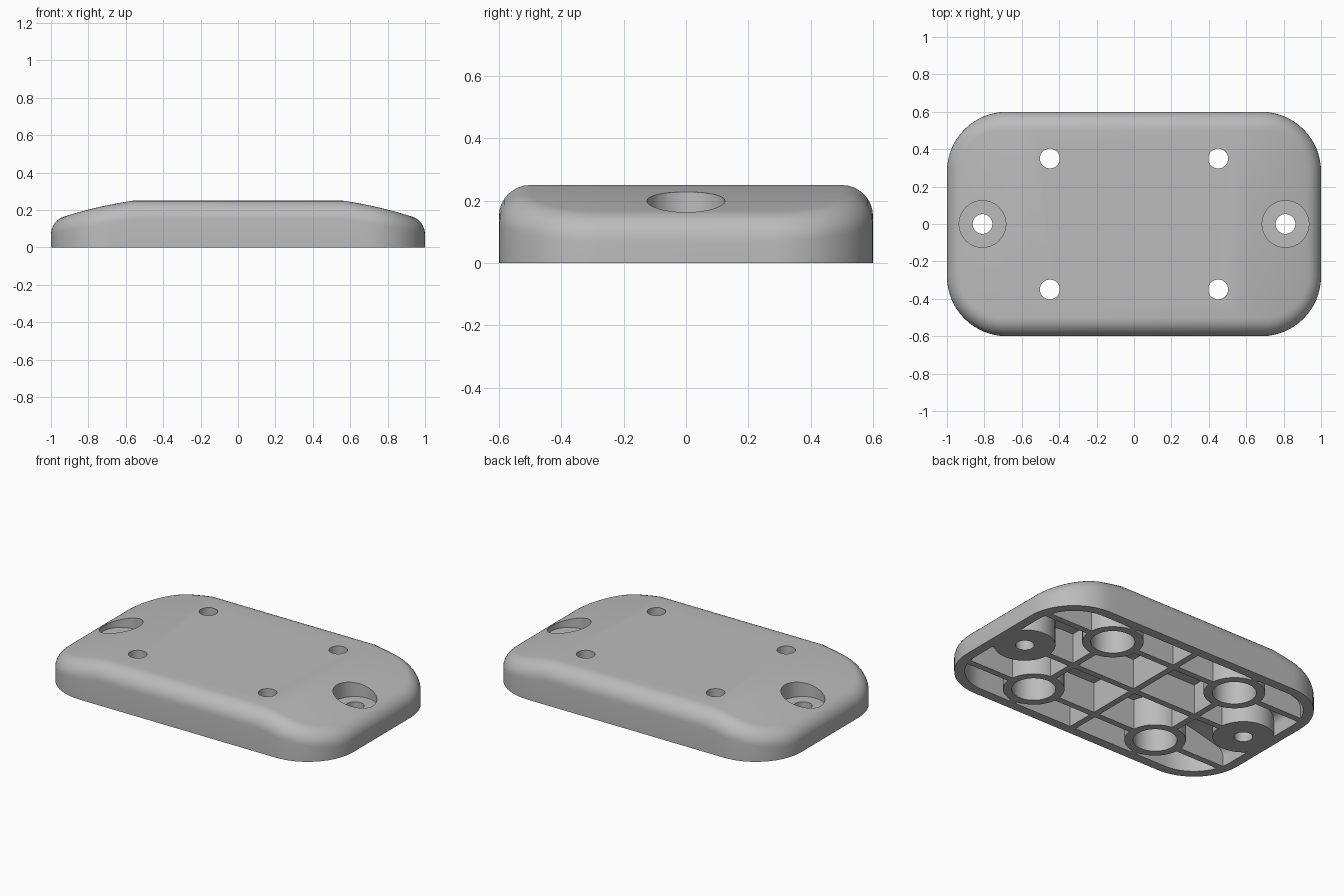
import bpy, bmesh
from math import sin, cos, tan, atan, pi

if "Cube" in bpy.data.objects:
    bpy.data.objects.remove(bpy.data.objects["Cube"])

grey = bpy.data.materials.new("mid_grey")
grey.use_nodes = True
colour = (0.5, 0.5, 0.5, 1)
grey.diffuse_color = colour
grey.node_tree.nodes["Principled BSDF"].inputs["Base Color"].default_value = colour

FLAT = 0.56      # half length of the level top
HOLE = 0.053
BORE = 0.125
BOSS = 0.175


def top(x):
    d = max(abs(x) - FLAT, 0)
    return 0.25 - 0.148 * d - 0.224 * d * d


def slope(x):
    return 0.148 + 0.448 * (abs(x) - FLAT) if abs(x) > FLAT + 0.001 else 0


def new_object(name, bm):
    bmesh.ops.recalc_face_normals(bm, faces=bm.faces)
    mesh = bpy.data.meshes.new(name)
    bm.to_mesh(mesh)
    bm.free()
    mesh.materials.append(grey)
    ob = bpy.data.objects.new(name, mesh)
    bpy.context.collection.objects.link(ob)
    return ob


def rounded_block(name, inset, corner, fillet, base, steps=8):
    """Rounded rectangle with a sloping-ended top and a rolled upper edge."""
    hx, hy = 1 - inset, 0.6 - inset
    arc = [k * pi / 32 for k in range(17)]
    quarter = [(hx - corner + corner * cos(a), hy - corner + corner * sin(a), cos(a), sin(a)) for a in arc]
    quarter += [(x, hy, 0, 1) for x in (0.62, FLAT)]
    upper = quarter + [(-x, y, -nx, ny) for x, y, nx, ny in reversed(quarter)]
    ring = upper + [(x, -y, nx, -ny) for x, y, nx, ny in reversed(upper)]
    bm = bmesh.new()
    columns = []
    for x, y, nx, ny in ring:
        contact = x - nx * fillet * 0.67
        m = slope(contact) * abs(nx)
        tilt = atan(m)
        edge = top(contact) - inset - m * fillet * 0.67
        centre = edge - fillet * tan((pi / 2 - tilt) / 2)
        col = [bm.verts.new((x, y, base))]
        for k in range(steps + 1):
            a = (pi / 2 - tilt) * k / steps
            t = fillet * (1 - cos(a))
            col.append(bm.verts.new((x - nx * t, y - ny * t, centre + fillet * sin(a))))
        columns.append(col)
    n = len(columns)
    for i in range(n):
        a, b = columns[i], columns[(i + 1) % n]
        for k in range(steps + 1):
            bm.faces.new((a[k], b[k], b[k + 1], a[k + 1]))
    for i in range(n // 2 - 1):
        bm.faces.new([columns[j][-1] for j in (i, i + 1, n - 2 - i, n - 1 - i)])
    bm.faces.new([c[0] for c in columns])
    return new_object(name, bm)


def cylinder(x, y, r, z0, z1):
    bm = bmesh.new()
    bmesh.ops.create_cone(bm, cap_ends=True, segments=48, radius1=r, radius2=r, depth=z1 - z0)
    bmesh.ops.translate(bm, verts=bm.verts, vec=(x, y, (z0 + z1) / 2))
    return new_object("cylinder_cutter", bm)


def box(x, y, sx, sy):
    bm = bmesh.new()
    bmesh.ops.create_cube(bm, size=1)
    bmesh.ops.scale(bm, verts=bm.verts, vec=(sx, sy, 1))
    bmesh.ops.translate(bm, verts=bm.verts, vec=(x, y, 0))
    return new_object("rib_cutter", bm)


def subtract(ob, cutter):
    mod = ob.modifiers.new("cut", "BOOLEAN")
    mod.operation, mod.solver, mod.object = "DIFFERENCE", "EXACT", cutter
    bpy.context.view_layer.objects.active = ob
    bpy.ops.object.modifier_apply(modifier=mod.name)
    bpy.data.objects.remove(cutter)


body = rounded_block("mounting_plate", 0, 0.32, 0.1, 0)

# Hollow underside, with ribs and bosses left standing
cavity = rounded_block("cavity_cutter", 0.06, 0.26, 0.05, -0.1)
bosses = [(sx * 0.45, sy * 0.35) for sx in (-1, 1) for sy in (-1, 1)]
ends = [(-0.81, 0), (0.81, 0)]
for x in (-0.45, 0, 0.45):
    subtract(cavity, box(x, 0, 0.04, 2))
for y in (-0.35, 0, 0.35):
    subtract(cavity, box(0, y, 3, 0.04))
for x, y in bosses + ends:
    subtract(cavity, cylinder(x, y, BOSS, -0.3, 0.4))
subtract(body, cavity)

# Four bosses bored from below, two end holes counterbored from above
for x, y in bosses:
    subtract(body, cylinder(x, y, BORE, -0.2, 0.16))
for x, y in ends:
    subtract(body, cylinder(x, y, BORE, 0.13, 0.5))
for x, y in bosses + ends:
    subtract(body, cylinder(x, y, HOLE, -0.2, 0.5))

bpy.ops.object.select_all(action="DESELECT")
body.select_set(True)
bpy.context.view_layer.objects.active = body
bpy.ops.object.shade_smooth_by_angle(angle=0.5)
